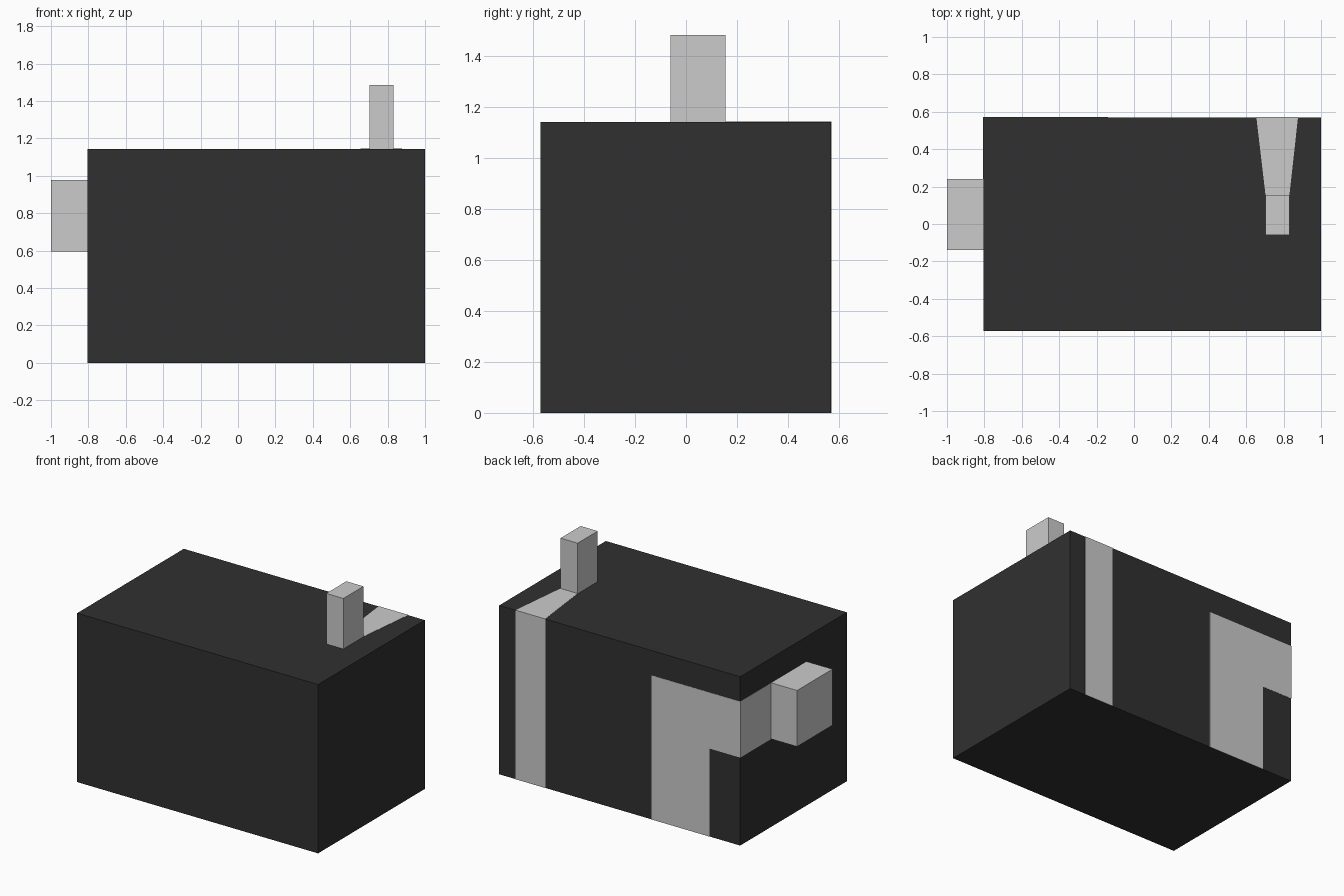
import bpy, bmesh
from mathutils import Vector

if "Cube" in bpy.data.objects:
    bpy.data.objects.remove(bpy.data.objects["Cube"])

T = 0.0015                                   # thickness of the flush duct panels
X0, X1, Y, H = -0.805, 1.0, 0.5715, 1.143    # enclosure extents

dark = bpy.data.materials.new("dark_casing")
dark.diffuse_color = (0.03, 0.03, 0.03, 1)
dark.use_nodes = True
dark.node_tree.nodes["Principled BSDF"].inputs["Base Color"].default_value = dark.diffuse_color


def prism(name, outline, sweep, mat=None):
    """Closed solid made by extruding a flat outline along a vector."""
    bm = bmesh.new()
    face = bm.faces.new([bm.verts.new(p) for p in outline])
    new = bmesh.ops.extrude_face_region(bm, geom=[face])["geom"]
    moved = [v for v in new if isinstance(v, bmesh.types.BMVert)]
    bmesh.ops.translate(bm, verts=moved, vec=Vector(sweep))
    bmesh.ops.recalc_face_normals(bm, faces=bm.faces)
    mesh = bpy.data.meshes.new(name)
    bm.to_mesh(mesh)
    bm.free()
    if mat:
        mesh.materials.append(mat)
    obj = bpy.data.objects.new(name, mesh)
    bpy.context.collection.objects.link(obj)
    return obj


def box(name, x, y, z, mat=None):
    outline = [(x[0], y[0], z[0]), (x[1], y[0], z[0]),
               (x[1], y[1], z[0]), (x[0], y[1], z[0])]
    return prism(name, outline, (0, 0, z[1] - z[0]), mat)


def back_panel(name, xz):
    return prism(name, [(x, Y - T, z) for x, z in xz], (0, T, 0))


# Dark enclosure
box("enclosure", (X0, X1), (-Y, Y - T), (0, H), dark)

# Chimney on top, its tapered run across the lid and its drop down the back
box("chimney", (0.703, 0.831), (-0.06, 0.155), (H, 1.485))
prism("lid_taper", [(0.703, 0.155, H), (0.831, 0.155, H),
                    (0.877, Y, H), (0.654, Y, H)], (0, 0, T))
back_panel("chimney_riser", [(0.654, 0), (0.877, 0), (0.877, H), (0.654, H)])

# Side outlet, its run around the left corner and the L-shaped back duct
ZB, ZT = 0.596, 0.976
box("side_outlet", (-1.0, X0), (-0.139, 0.24), (ZB, ZT))
box("side_run", (X0 - T, X0), (0.24, Y), (ZB, ZT))
back_panel("outlet_riser", [(-0.14, 0), (-0.14, ZT), (X0, ZT),
                            (X0, ZB), (-0.576, ZB), (-0.576, 0)])
